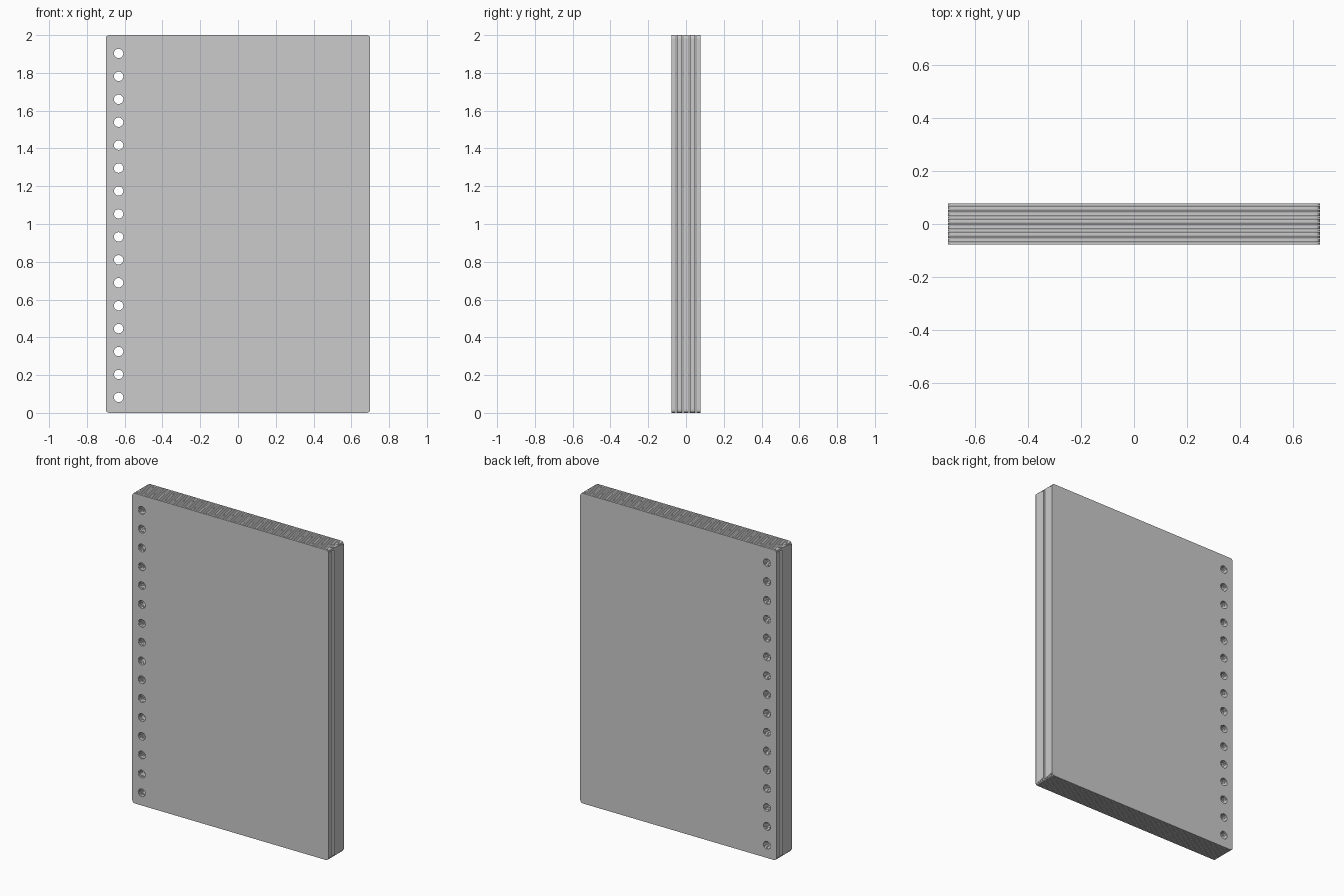
import bpy
from math import sin, cos, pi
from mathutils import Matrix

if "Cube" in bpy.data.objects:
    bpy.data.objects.remove(bpy.data.objects["Cube"])

WIDTH, HEIGHT, DEPTH = 1.4, 2.0, 0.156
SHEETS = 32
PITCH = DEPTH / SHEETS
THICK = PITCH * 0.84


def arc(cx, cy, r, a0, a1, n):
    return [(cx + r * cos(a0 + (a1 - a0) * i / n),
             cy + r * sin(a0 + (a1 - a0) * i / n)) for i in range(n + 1)]


def add_loop(curve, pts):
    s = curve.splines.new('POLY')
    s.points.add(len(pts) - 1)
    for p, (x, y) in zip(s.points, pts):
        p.co = (x, y, 0, 1)
    s.use_cyclic_u = True


# Sheet profile: rounded rectangle with a column of punched holes
curve = bpy.data.curves.new("sheet_profile", 'CURVE')
curve.dimensions = '2D'
curve.fill_mode = 'BOTH'
curve.extrude = THICK / 2
R = 0.018
outline = []
for i, (x, y) in enumerate([(WIDTH / 2 - R, HEIGHT - R), (-WIDTH / 2 + R, HEIGHT - R),
                            (-WIDTH / 2 + R, R), (WIDTH / 2 - R, R)]):
    outline += arc(x, y, R, i * pi / 2, (i + 1) * pi / 2, 4)
add_loop(curve, outline)
for i in range(16):
    z = 0.082 + i * (1.903 - 0.082) / 15
    add_loop(curve, arc(-0.632, z, 0.025, 0, 2 * pi, 20)[:-1])

# Turn the profile into an upright sheet mesh
temp = bpy.data.objects.new("sheet_profile", curve)
bpy.context.collection.objects.link(temp)
dg = bpy.context.evaluated_depsgraph_get()
mesh = bpy.data.meshes.new_from_object(temp.evaluated_get(dg))
mesh.transform(Matrix.Rotation(pi / 2, 4, 'X'))
for p in mesh.polygons:
    p.use_smooth = False
bpy.data.objects.remove(temp)


def add_sheet(name, index):
    ob = bpy.data.objects.new(name, mesh)
    ob.location.y = -DEPTH / 2 + THICK / 2 + index * (DEPTH - THICK) / (SHEETS - 1)
    bpy.context.collection.objects.link(ob)
    return ob


# Covers and the stack of pages between them
add_sheet("front_cover", 0)
add_sheet("back_cover", SHEETS - 1)
pages = add_sheet("pages", 1)
arr = pages.modifiers.new("stack", 'ARRAY')
arr.count = SHEETS - 2
arr.use_relative_offset = False
arr.use_constant_offset = True
arr.constant_offset_displace = (0, (DEPTH - THICK) / (SHEETS - 1), 0)
